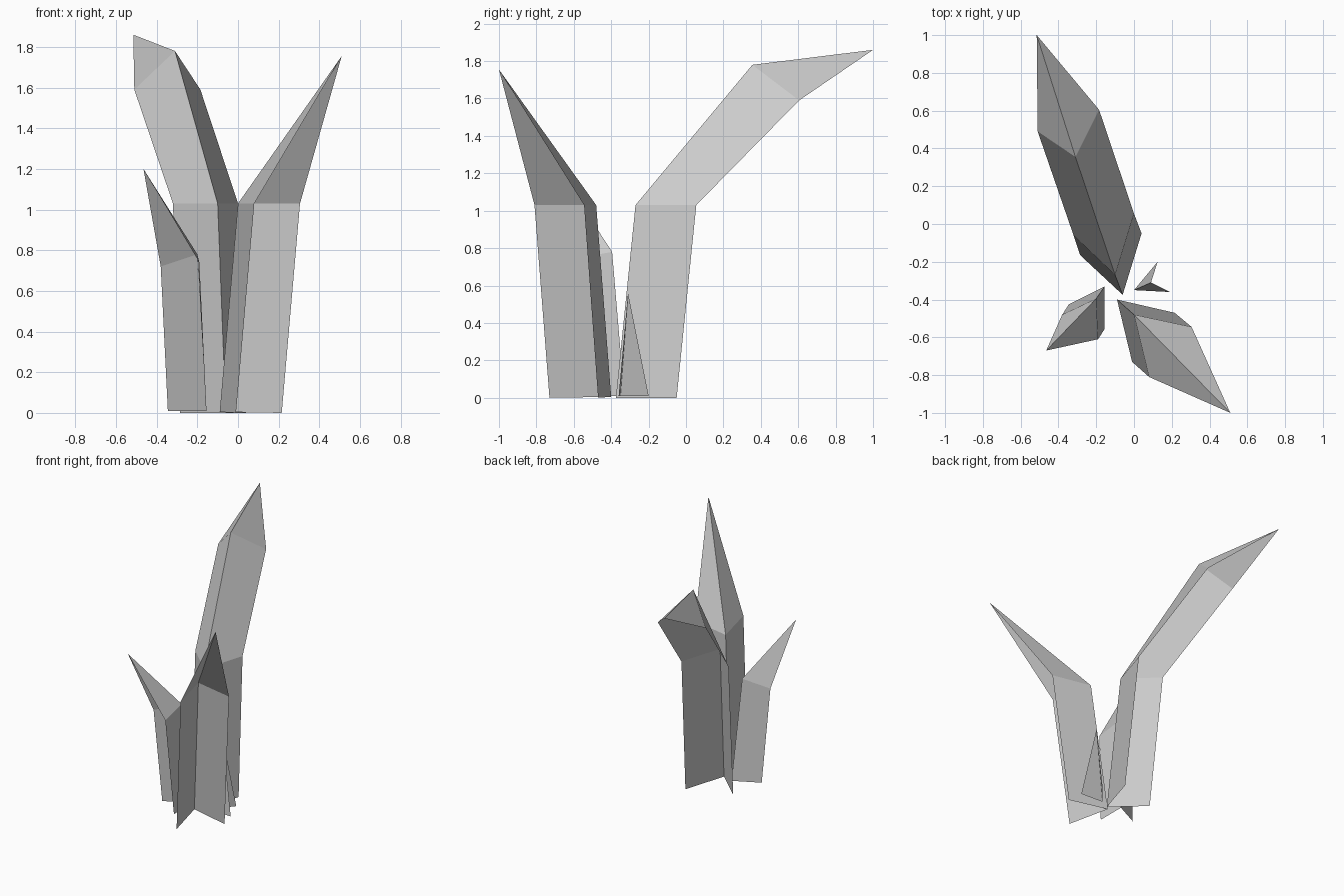
import bpy
import bmesh


def blade(name, rows, tip):
    """Creased leaf: each row is (left edge, crease, right edge), closing at a tip."""
    bm = bmesh.new()
    rings = [[bm.verts.new(p) for p in row] for row in rows]
    for low, high in zip(rings, rings[1:]):
        for i in range(2):
            bm.faces.new((low[i], low[i + 1], high[i + 1], high[i]))
    end = bm.verts.new(tip)
    for i in range(2):
        bm.faces.new((rings[-1][i], rings[-1][i + 1], end))
    mesh = bpy.data.meshes.new(name)
    bm.to_mesh(mesh)
    bm.free()
    obj = bpy.data.objects.new(name, mesh)
    bpy.context.collection.objects.link(obj)
    return obj


# Tall blade bending to the back
blade("tall_back_blade", [
    [(-0.285, -0.165, 0), (-0.06, -0.375, 0), (0.04, -0.05, 0)],
    [(-0.32, -0.06, 1.03), (-0.10, -0.27, 1.03), (0.0, 0.055, 1.03)],
    [(-0.51, 0.49, 1.59), (-0.31, 0.355, 1.78), (-0.185, 0.605, 1.59)],
], (-0.515, 1.0, 1.86))

# Blade leaning to the front right
blade("front_right_blade", [
    [(0.215, -0.47, 0), (-0.09, -0.40, 0.005), (-0.01, -0.73, 0)],
    [(0.305, -0.545, 1.03), (0.0, -0.48, 1.03), (0.08, -0.81, 1.03)],
], (0.51, -1.0, 1.755))

# Shorter blade on the left
blade("left_blade", [
    [(-0.155, -0.555, 0.01), (-0.155, -0.33, 0.01), (-0.345, -0.425, 0.01)],
    [(-0.19, -0.61, 0.74), (-0.20, -0.395, 0.78), (-0.38, -0.48, 0.72)],
], (-0.465, -0.67, 1.20))

# Small sprout on the right
blade("small_sprout", [
    [(0.125, -0.20, 0.01), (0.0, -0.35, 0.01), (0.19, -0.36, 0.01)],
], (0.09, -0.31, 0.56))
